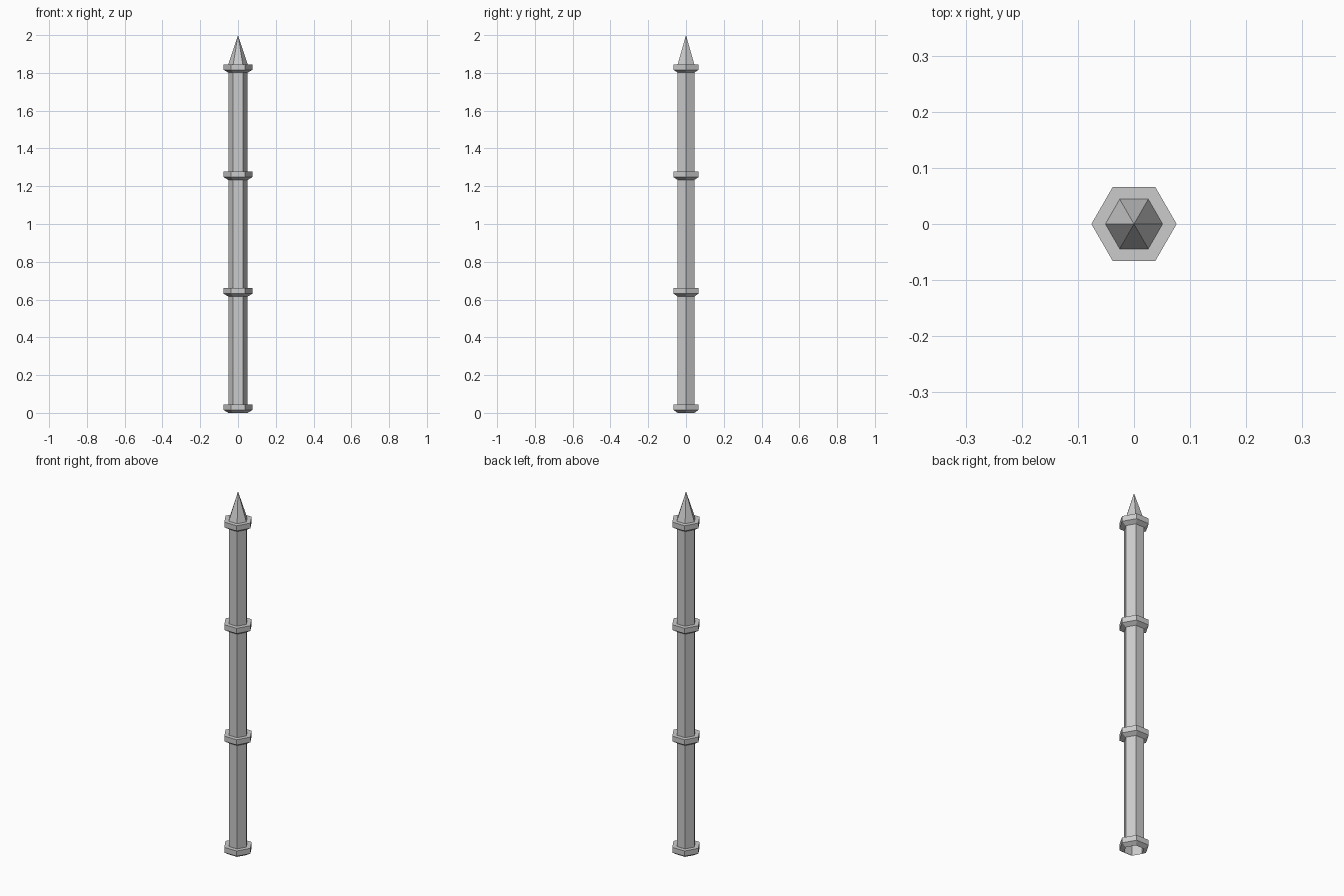
import bpy
import bmesh
from math import cos, sin, tau

cube = bpy.data.objects.get("Cube")
if cube:
    bpy.data.objects.remove(cube, do_unlink=True)

SIDES = 6
POLE_R, COLLAR_R = 0.051, 0.076
COLLAR_H, CHAMFER_H = 0.044, 0.015
SPIKE_Z, TOP_Z = 1.845, 2.0

grey = bpy.data.materials.new("stone_grey")
grey.use_nodes = True
colour = (0.6, 0.6, 0.6, 1)
grey.diffuse_color = colour
grey.node_tree.nodes["Principled BSDF"].inputs["Base Color"].default_value = colour


def lathe(name, profile):
    """Sweep (radius, height) points into flat hexagonal walls; radius 0 is a tip."""
    bm = bmesh.new()
    rings = []
    for r, z in profile:
        if r == 0:
            rings.append([bm.verts.new((0, 0, z))] * SIDES)
        else:
            rings.append([bm.verts.new((r * cos(tau * i / SIDES), r * sin(tau * i / SIDES), z))
                          for i in range(SIDES)])
    for low, high in zip(rings, rings[1:]):
        for i in range(SIDES):
            j = (i + 1) % SIDES
            corners = [low[i], low[j], high[j], high[i]]
            bm.faces.new(list(dict.fromkeys(corners)))
    mesh = bpy.data.meshes.new(name)
    bm.to_mesh(mesh)
    bm.free()
    mesh.materials.append(grey)
    obj = bpy.data.objects.new(name, mesh)
    bpy.context.collection.objects.link(obj)
    return obj


# Hollow shaft, open at the foot
lathe("shaft", [(POLE_R, 0), (POLE_R, SPIKE_Z)])

# Collars with a chamfered underside and flat top
collars = {"foot": 0, "lower": 0.616, "upper": 1.233, "top": SPIKE_Z - COLLAR_H}
for place, z in collars.items():
    lathe(place + "_collar", [(POLE_R, z), (COLLAR_R, z + CHAMFER_H),
                              (COLLAR_R, z + COLLAR_H), (POLE_R, z + COLLAR_H)])

# Pointed tip
lathe("spike", [(POLE_R, SPIKE_Z), (0, TOP_Z)])
